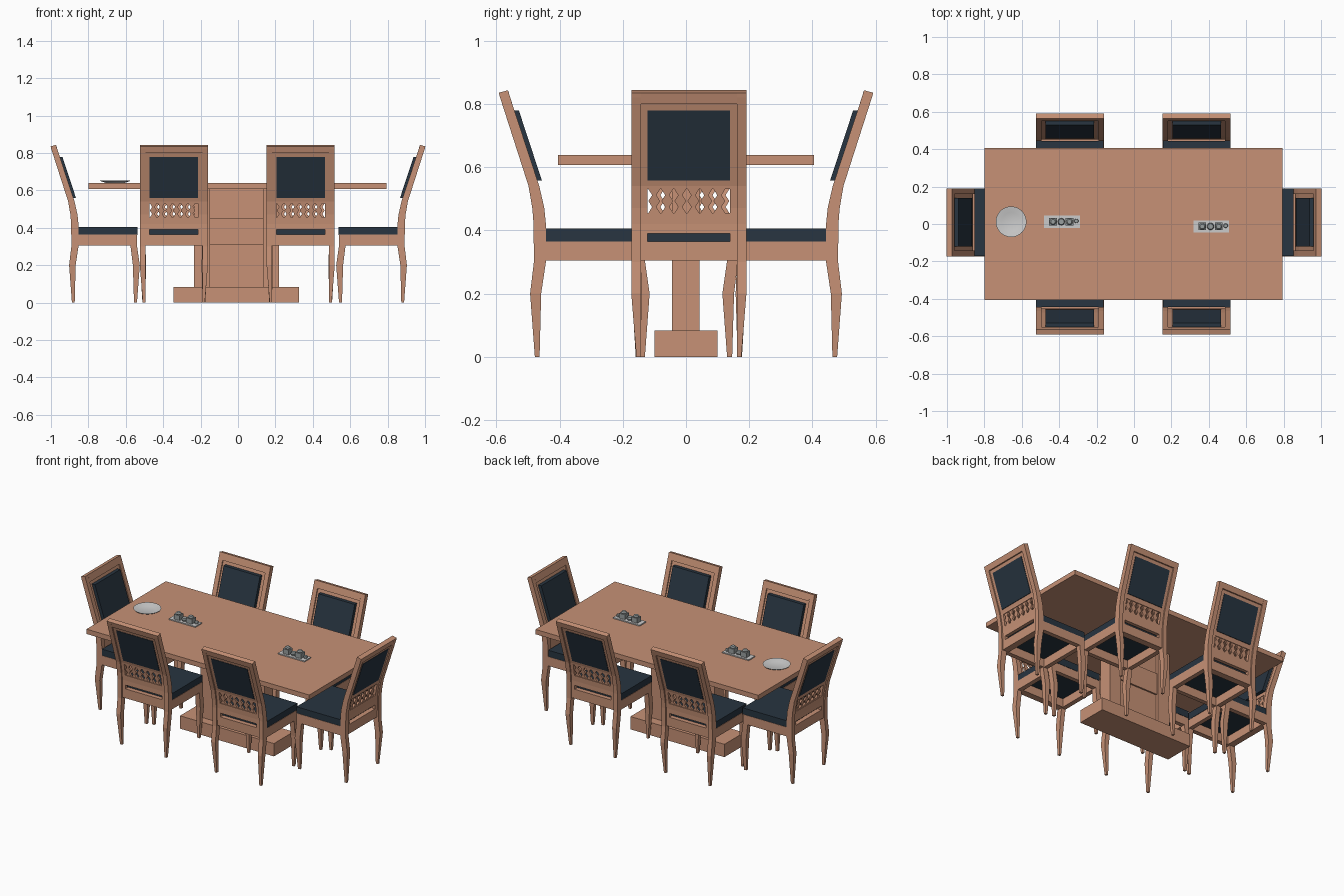
import bpy, bmesh, math
from mathutils import Matrix

cube = bpy.data.objects.get("Cube")
if cube:
    bpy.data.objects.remove(cube)


def material(name, rgb):
    m = bpy.data.materials.new(name)
    m.use_nodes = True
    m.diffuse_color = (*rgb, 1)
    m.node_tree.nodes["Principled BSDF"].inputs["Base Color"].default_value = (*rgb, 1)
    return m


wood = material("warm wood", (0.57, 0.285, 0.18))
fabric = material("navy fabric", (0.021, 0.035, 0.052))
china = material("pale china", (0.6, 0.6, 0.6))
metal = material("grey metal", (0.32, 0.35, 0.35))


def loft(bm, sections):
    """Join rectangular sections (x0, x1, y0, y1, z at y0, z at y1), listed upward."""
    rings = []
    for x0, x1, y0, y1, za, zb in sections:
        corners = ((x0, y0, za), (x1, y0, za), (x1, y1, zb), (x0, y1, zb))
        rings.append([bm.verts.new(c) for c in corners])
    bm.faces.new(rings[0][::-1])
    bm.faces.new(rings[-1])
    for a, b in zip(rings, rings[1:]):
        for i in range(4):
            j = (i + 1) % 4
            bm.faces.new((a[i], a[j], b[j], b[i]))


def box(bm, x0, x1, y0, y1, z0, z1):
    loft(bm, [(x0, x1, y0, y1, z, z) for z in (z0, z1)])


def finish(bm, name, mat, bevel=0, smooth=False):
    if bevel:
        edges = [e for e in bm.edges if len(e.link_faces) == 2
                 and e.calc_face_angle() > math.radians(40)]
        bmesh.ops.bevel(bm, geom=edges, offset=bevel, segments=3, profile=0.5,
                        affect='EDGES', clamp_overlap=True)
    bmesh.ops.recalc_face_normals(bm, faces=bm.faces)
    mesh = bpy.data.meshes.new(name)
    bm.to_mesh(mesh)
    bm.free()
    mesh.materials.append(mat)
    if smooth:
        mesh.shade_smooth()
        mesh.set_sharp_from_angle(angle=math.radians(35))
    return mesh


def place(mesh, name, matrix=Matrix()):
    ob = bpy.data.objects.new(name, mesh)
    ob.matrix_world = matrix
    bpy.context.collection.objects.link(ob)
    return ob


# Side curve of the chair back: height, rear y, front y
CURVE = [(0.0, -0.478, -0.463), (0.2, -0.493, -0.458), (0.3, -0.481, -0.443),
         (0.42, -0.482, -0.443), (0.47, -0.486, -0.448), (0.54, -0.498, -0.464),
         (0.82, -0.588, -0.556)]


def back_at(z):
    for (z0, a0, b0), (z1, a1, b1) in zip(CURVE, CURVE[1:]):
        if z <= z1 or z1 == CURVE[-1][0]:
            t = (z - z0) / (z1 - z0)
            return a0 + (a1 - a0) * t, b0 + (b1 - b0) * t


def sheet(bm, x0, x1, z0, z1, rear=0.008, front=-0.008):
    """Slab that follows the curved chair back."""
    heights = [z0] + [c[0] for c in CURVE if z0 < c[0] < z1] + [z1]
    sections = []
    for z in heights:
        a, b = back_at(z)
        sections.append((x0, x1, a + rear, b + front, z, z))
    loft(bm, sections)


OUT, IN, HOLE = 0.182, 0.152, 0.13
TOP = (-0.592, -0.563, 0.835, 0.843)


def sided(bm, side, sections):
    loft(bm, [(side * i, side * o, *rest) for i, o, *rest in sections])


def chair_frame():
    bm = bmesh.new()
    for side in (-1, 1):
        # rear leg and stile
        stile = [(IN, OUT - (0.016 if z == 0 else 0), a, b, z, z) for z, a, b in CURVE]
        sided(bm, side, stile + [(IN, OUT, *TOP)])
        # front leg
        sided(bm, side, [(IN + 0.002, 0.168, -0.146, -0.130, 0, 0),
                         (IN - 0.004, OUT - 0.002, -0.152, -0.115, 0.2, 0.2),
                         (IN, OUT, -0.165, -0.130, 0.305, 0.305)])
    # top rail
    a, b = back_at(0.8)
    loft(bm, [(-IN, IN, a, b, 0.8, 0.8), (-IN, IN, *TOP)])
    return finish(bm, "chair_frame", wood)


def chair_back_panel():
    bm = bmesh.new()
    for z0, z1 in ((0.305, 0.365), (0.39, 0.455), (0.53, 0.56), (0.776, 0.8)):
        sheet(bm, -HOLE, HOLE, z0, z1)
    for s in (-1, 1):
        sheet(bm, min(s * HOLE, s * IN), max(s * HOLE, s * IN), 0.305, 0.8)
    return finish(bm, "chair_back_panel", wood)


def chair_spindles():
    bm = bmesh.new()
    for i in range(6):
        x = -HOLE + 0.0205 + i * 0.0412
        sections = []
        for k in range(9):
            z = 0.455 + 0.075 * k / 8
            a, b = back_at(z)
            w = 0.0125 + 0.006 * math.cos(k * math.pi / 2)
            sections.append((x - w, x + w, a + 0.012, b - 0.012, z, z))
        loft(bm, sections)
    return finish(bm, "chair_spindles", wood)


def chair_seat_rails():
    bm = bmesh.new()
    for s in (-1, 1):
        box(bm, min(s * IN, s * OUT), max(s * IN, s * OUT), -0.445, -0.13, 0.305, 0.364)
    box(bm, -IN, IN, -0.158, -0.13, 0.305, 0.364)
    box(bm, -IN, IN, -0.46, -0.43, 0.305, 0.364)
    return finish(bm, "chair_seat_rails", wood)


def chair_seat_cushion():
    bm = bmesh.new()
    box(bm, -0.18, 0.18, -0.443, -0.128, 0.36, 0.405)
    return finish(bm, "chair_seat_cushion", fabric, 0.014, True)


def chair_back_cushion():
    bm = bmesh.new()
    sheet(bm, -HOLE, HOLE, 0.558, 0.779, 0.005, 0.014)
    return finish(bm, "chair_back_cushion", fabric, 0.01, True)


# Six chairs share the same part meshes
parts = [f() for f in (chair_frame, chair_back_panel, chair_spindles, chair_seat_rails,
                       chair_seat_cushion, chair_back_cushion)]
spots = {"front_left": (0.335, 0, 0), "front_right": (-0.343, 0, 0),
         "back_left": (0.335, 0, 180), "back_right": (-0.343, 0, 180),
         "end_left": (0.41, 0.009, 90), "end_right": (-0.41, 0.009, -90)}
for spot, (x, y, angle) in spots.items():
    where = Matrix.Translation((x, y, 0)) @ Matrix.Rotation(math.radians(angle), 4, 'Z')
    for mesh in parts:
        place(mesh, spot + "_" + mesh.name, where)

# Table
bm = bmesh.new()
box(bm, -0.8, 0.793, -0.405, 0.405, 0.607, 0.638)
place(finish(bm, "table_top", wood), "table_top")
bm = bmesh.new()
box(bm, -0.345, 0.327, -0.1, 0.1, 0, 0.083)
place(finish(bm, "table_base", wood), "table_base")
bm = bmesh.new()
box(bm, -0.235, -0.15, -0.045, 0.042, 0.083, 0.607)
box(bm, 0.135, 0.22, -0.045, 0.042, 0.083, 0.607)
place(finish(bm, "table_posts", wood), "table_posts")
bm = bmesh.new()
box(bm, -0.15, 0.135, -0.025, 0.022, 0.083, 0.607)
box(bm, -0.15, 0.135, -0.035, 0.032, 0.31, 0.45)
place(finish(bm, "table_centre_panel", wood), "table_centre_panel")


def lathe(bm, profile, x=0, y=0, sides=32):
    """Spin (radius, z) points about a vertical axis."""
    rings = []
    for r, z in profile:
        rings.append([bm.verts.new((x + r * math.cos(2 * math.pi * i / sides),
                                    y + r * math.sin(2 * math.pi * i / sides), z))
                      for i in range(sides)])
    for a, b in zip(rings, rings[1:]):
        for i in range(sides):
            j = (i + 1) % sides
            bm.faces.new((a[i], a[j], b[j], b[i]))
    bm.faces.new(rings[0][::-1])
    bm.faces.new(rings[-1])


# Plate
bm = bmesh.new()
lathe(bm, [(0.045, 0.638), (0.08, 0.650), (0.082, 0.653), (0.078, 0.653), (0.05, 0.643)])
place(finish(bm, "plate", china, smooth=True), "plate", Matrix.Translation((-0.657, 0.012, 0)))

# Serving trays with a round jar between two square ones
bm = bmesh.new()
box(bm, -0.095, 0.095, -0.033, 0.033, 0.638, 0.645)
tray = finish(bm, "tray", china, 0.003)
bm = bmesh.new()
for cx in (-0.048, 0.04):
    box(bm, cx - 0.021, cx + 0.021, -0.02, 0.02, 0.645, 0.676)
    lathe(bm, [(0.016, 0.676), (0.018, 0.681), (0.012, 0.688)], cx, 0, 16)
lathe(bm, [(0.016, 0.645), (0.019, 0.655), (0.015, 0.664)], -0.004, 0, 16)
lathe(bm, [(0.010, 0.645), (0.012, 0.655), (0.010, 0.660)], 0.077, 0.004, 16)
jars = finish(bm, "tray_jars", metal)
for side, x, y in (("right", -0.385, 0.012), ("left", 0.413, -0.013)):
    for mesh in (tray, jars):
        place(mesh, side + "_" + mesh.name, Matrix.Translation((x, y, 0)))
